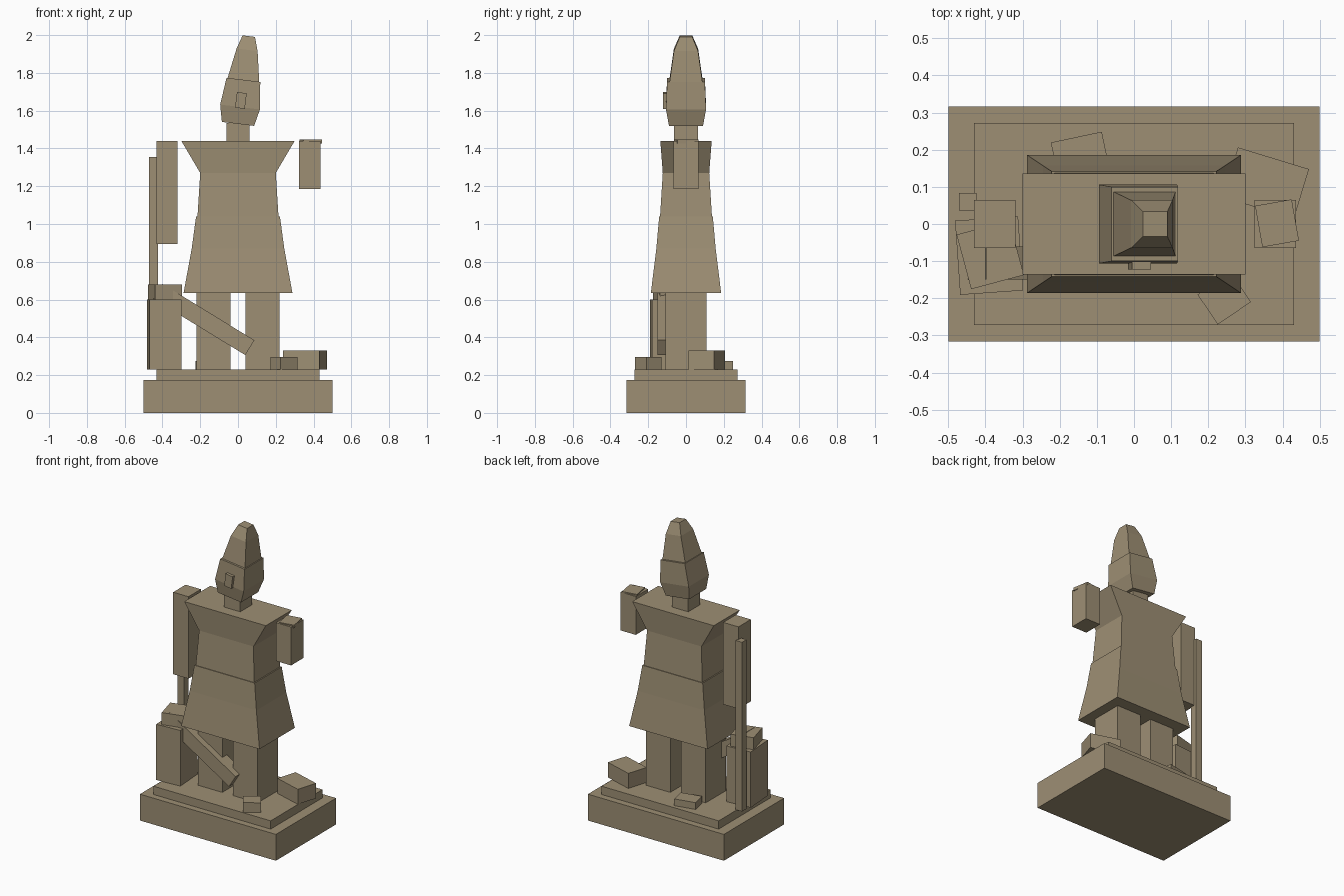
import bpy
import bmesh
from math import radians
from mathutils import Matrix, Vector

cube = bpy.data.objects.get("Cube")
if cube:
    bpy.data.objects.remove(cube, do_unlink=True)

# Weathered sandstone
stone = bpy.data.materials.new("sandstone")
stone.use_nodes = True
COLOR = (0.34, 0.275, 0.175, 1)
stone.diffuse_color = COLOR
stone.node_tree.nodes["Principled BSDF"].inputs["Base Color"].default_value = COLOR


def finish(name, bm, matrix):
    bmesh.ops.recalc_face_normals(bm, faces=bm.faces[:])
    bm.transform(matrix)
    mesh = bpy.data.meshes.new(name)
    bm.to_mesh(mesh)
    bm.free()
    mesh.materials.append(stone)
    obj = bpy.data.objects.new(name, mesh)
    bpy.context.collection.objects.link(obj)
    return obj


def box(name, center, size, turn=0, axis="Z"):
    bm = bmesh.new()
    bmesh.ops.create_cube(bm, size=1)
    place = Matrix.Translation(center) @ Matrix.Rotation(radians(turn), 4, axis)
    return finish(name, bm, place @ Matrix.Diagonal((*size, 1)))


def loft(name, sections, matrix=Matrix()):
    """Stack rectangles given as (half width, half depth, height)."""
    bm = bmesh.new()
    rings = [[bm.verts.new((sx * w, sy * d, z))
              for sx, sy in ((-1, -1), (1, -1), (1, 1), (-1, 1))]
             for w, d, z in sections]
    for low, high in zip(rings, rings[1:]):
        for i in range(4):
            j = (i + 1) % 4
            bm.faces.new((low[i], low[j], high[j], high[i]))
    bm.faces.new(rings[0])
    bm.faces.new(rings[-1])
    return finish(name, bm, matrix)


# Base
box("plinth", (0, 0, 0.0875), (1, 0.632, 0.175))
box("plinth_step", (0, 0, 0.2025), (0.862, 0.545, 0.055))

# Body
for side, sign in (("right", -1), ("left", 1)):
    box(side + "_leg", (sign * 0.13, 0, 0.4375), (0.18, 0.215, 0.415))
loft("skirt", [(0.288, 0.186, 0.635), (0.245, 0.157, 0.87), (0.222, 0.142, 1.04)])
loft("torso", [(0.215, 0.138, 1.03), (0.2, 0.123, 1.27), (0.3, 0.136, 1.44)])
box("neck", (0, 0, 1.485), (0.12, 0.125, 0.1))

# Leaning head with a tall hat
tilt = Matrix.Translation((0, 0, 1.53)) @ Matrix.Rotation(radians(7), 4, "Y")
loft("head", [(0.086, 0.09, 0), (0.106, 0.106, 0.09), (0.09, 0.1, 0.235)], tilt)
loft("hat", [(0.086, 0.088, 0.225), (0.056, 0.064, 0.395), (0.033, 0.033, 0.468)], tilt)
box("nose", tilt @ Vector((0, -0.11, 0.125)), (0.052, 0.025, 0.083), 7, "Y")

# Arms: one whole, one broken off short
box("right_arm", (-0.375, 0, 1.1675), (0.112, 0.13, 0.545))
box("left_arm_stump", (0.38, 0, 1.3125), (0.112, 0.13, 0.255))
box("stump_break", (0.385, 0.002, 1.437), (0.1, 0.113, 0.02), 10)

# Staff and broken pillar at the right hand
box("staff", (-0.447, 0.06, 0.7925), (0.047, 0.048, 1.125))
box("pillar", (-0.39, -0.085, 0.415), (0.17, 0.2, 0.37), 4)
box("pillar_cap", (-0.387, -0.083, 0.64), (0.147, 0.152, 0.08), 15)
box("fallen_beam", (-0.18, -0.105, 0.494), (0.569, 0.09, 0.092), 31.5, "Y")

# Rubble
box("large_rubble", (0.355, 0.11, 0.28), (0.2, 0.14, 0.1), -17)
box("front_rubble", (0.243, -0.2, 0.2625), (0.108, 0.097, 0.065), 34)
box("back_rubble", (-0.145, 0.185, 0.2525), (0.14, 0.1, 0.045), 12)
